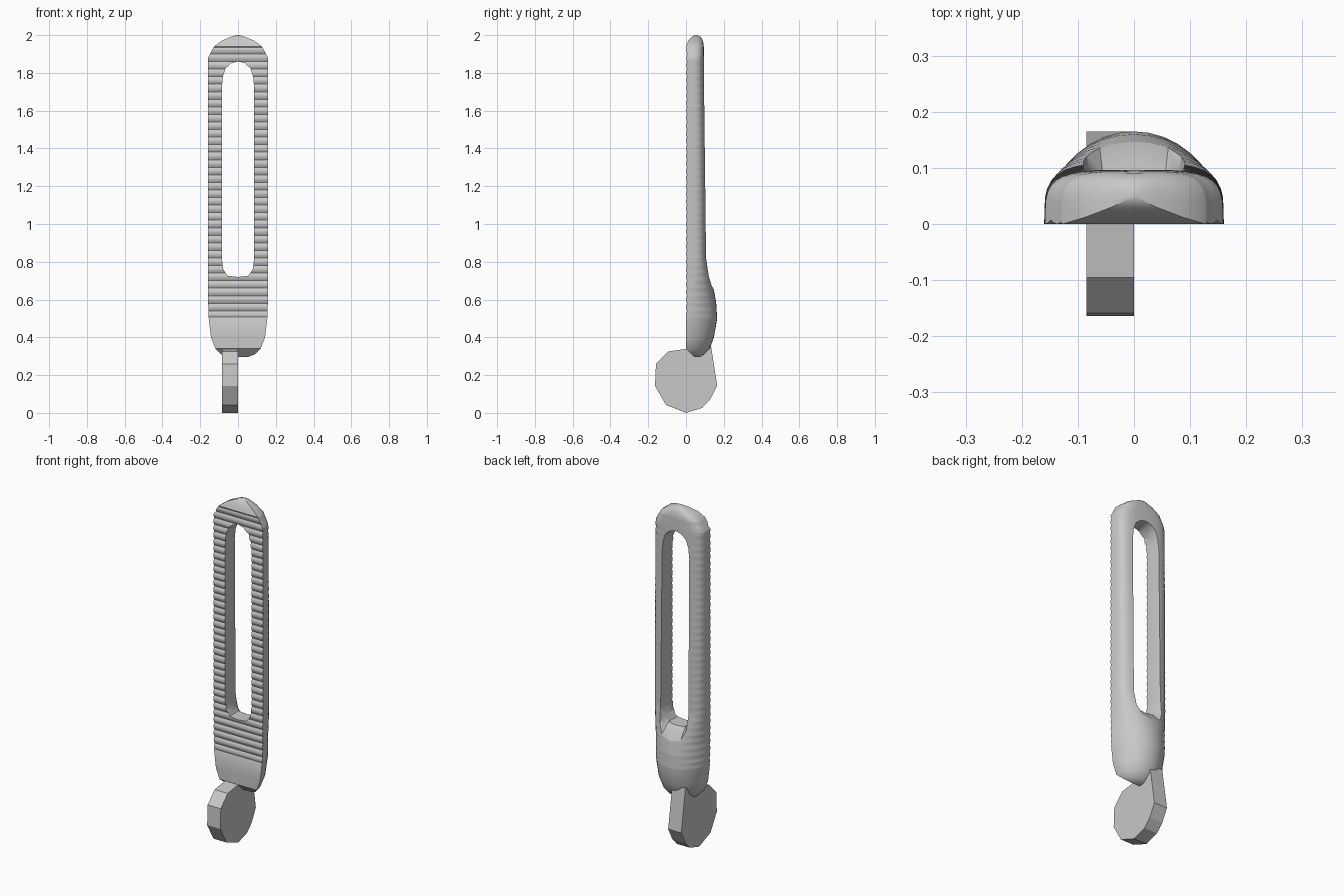
import bpy, bmesh, math

if "Cube" in bpy.data.objects:
    bpy.data.objects.remove(bpy.data.objects["Cube"])

grey = bpy.data.materials.new("light grey")
grey.use_nodes = True
COLOUR = (0.58, 0.58, 0.58, 1)
grey.diffuse_color = COLOUR
grey.node_tree.nodes["Principled BSDF"].inputs["Base Color"].default_value = COLOUR


def loft(name, rings):
    """Skin a list of equal-length closed rings and cap both ends."""
    bm = bmesh.new()
    loops = [[bm.verts.new(p) for p in ring] for ring in rings]
    for a, b in zip(loops, loops[1:]):
        for i in range(len(a)):
            j = (i + 1) % len(a)
            bm.faces.new((a[i], a[j], b[j], b[i]))
    bm.faces.new(loops[0])
    bm.faces.new(loops[-1])
    bmesh.ops.recalc_face_normals(bm, faces=bm.faces)
    mesh = bpy.data.meshes.new(name)
    bm.to_mesh(mesh)
    bm.free()
    mesh.materials.append(grey)
    obj = bpy.data.objects.new(name, mesh)
    bpy.context.collection.objects.link(obj)
    return obj


# Pull body stations: height, half width, front y, back y, roundness exponent
STATIONS = [
    (0.295, 0.05, 0.045, 0.07, 2), (0.31, 0.09, 0.03, 0.095, 2),
    (0.34, 0.12, 0, 0.125, 2), (0.40, 0.143, 0, 0.148, 2),
    (0.50, 0.155, 0, 0.165, 2), (0.58, 0.158, 0, 0.16, 2),
    (0.65, 0.158, 0, 0.148, 2.2), (0.73, 0.159, 0, 0.128, 2.8),
    (0.82, 0.16, 0, 0.11, 3.6), (1.4, 0.16, 0, 0.102, 4),
    (1.88, 0.159, 0, 0.096, 4), (1.94, 0.127, 0, 0.094, 4),
    (1.97, 0.087, 0.012, 0.09, 3), (1.99, 0.04, 0.03, 0.078, 2.5),
    (2.0, 0.008, 0.045, 0.06, 2),
]
RIDGE_LOW, RIDGE_HIGH, PITCH, GROOVE = 0.5, 1.94, 0.04, 0.007
STEPS, ARC = 6, 18


def station(z):
    for a, b in zip(STATIONS, STATIONS[1:]):
        if z <= b[0]:
            t = (z - a[0]) / (b[0] - a[0])
            return [p + (q - p) * t for p, q in zip(a, b)]
    return list(STATIONS[-1])


def body_ring(z):
    _, w, front, back, n = station(z)
    if RIDGE_LOW < z < RIDGE_HIGH:
        front += GROOVE * (1 - abs(math.sin(math.pi * (z - RIDGE_LOW) / PITCH)))
    ring = []
    for i in range(ARC + 1):
        a = math.pi * i / ARC
        c, s = math.cos(a), max(math.sin(a), 0)
        x = math.copysign(abs(c) ** (2 / n), c) * w
        y = front + (back - front) * (s ** (2 / n) if 0 < i < ARC else 0)
        ring.append((x, y, z))
    return ring


count = round((RIDGE_HIGH - RIDGE_LOW) / PITCH * STEPS)
heights = {round(RIDGE_LOW + i * PITCH / STEPS, 4) for i in range(count + 1)}
heights |= {s[0] for s in STATIONS if not RIDGE_LOW < s[0] < RIDGE_HIGH}
body = loft("pull_body", [body_ring(z) for z in sorted(heights)])

# Slot cutter, flaring and sloping down through the back of the swelling
HALF = [(0, 1.86), (0.035, 1.852), (0.065, 1.825), (0.08, 1.78), (0.086, 1.72),
        (0.086, 0.82), (0.078, 0.76), (0.055, 0.726), (0, 0.72)]
OUTLINE = HALF + [(-x, z) for x, z in HALF[-2:0:-1]]


def slot_ring(y, flare, drop):
    return [(x * flare, y, z - drop if z < 1 else z + (flare - 1) * 0.1)
            for x, z in OUTLINE]


cutter = loft("slot_cutter", [slot_ring(-0.1, 1, 0), slot_ring(0.085, 1, 0),
                              slot_ring(0.155, 1.15, 0.075),
                              slot_ring(0.25, 1.3, 0.17)])
cutter.hide_render = True
cut = body.modifiers.new("slot", "BOOLEAN")
cut.operation = "DIFFERENCE"
cut.solver = "EXACT"
cut.object = cutter
bpy.context.view_layer.objects.active = body
body.select_set(True)
bpy.ops.object.modifier_apply(modifier=cut.name)
bpy.data.objects.remove(cutter)

bpy.ops.object.select_all(action="DESELECT")
body.select_set(True)
bpy.ops.object.shade_smooth_by_angle(angle=math.radians(35))

# Faceted round tab hanging below, reaching up into the body
TAB = [(-0.164, 0.143), (-0.159, 0.26), (-0.095, 0.325), (0, 0.339), (0.06, 0.38),
       (0.127, 0.39), (0.165, 0.143), (0.127, 0.07), (0.085, 0.026), (0, 0),
       (-0.106, 0.042)]
loft("round_tab", [[(x, y, z) for y, z in TAB] for x in (-0.085, 0)])
